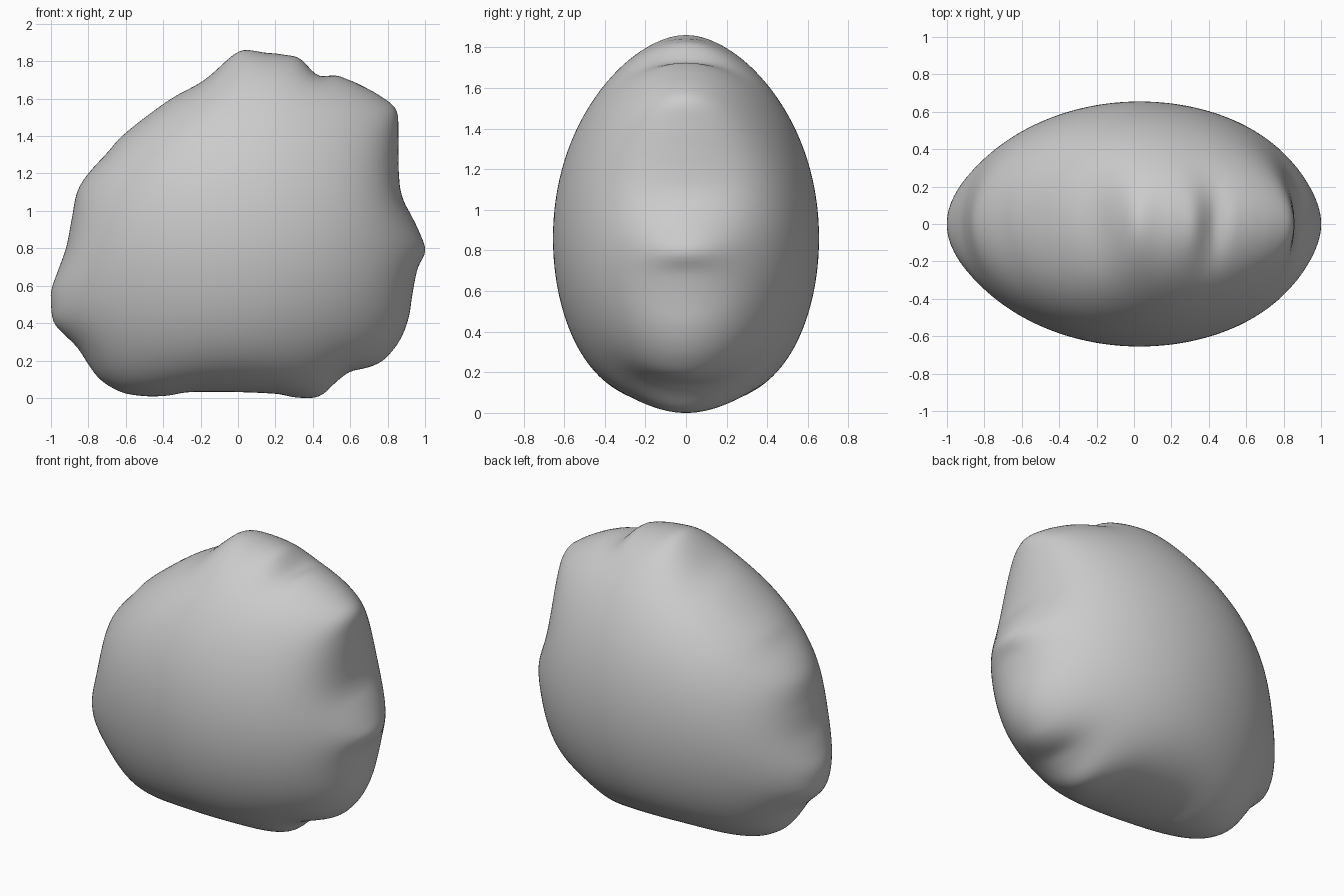
import bpy, bmesh, math

if "Cube" in bpy.data.objects:
    bpy.data.objects.remove(bpy.data.objects["Cube"])

# Outline of the rock at y = 0 (x, z), counter-clockwise
OUT = [(1.0, .78), (.985, .85), (.94, .95), (.88, 1.07), (.86, 1.2), (.857, 1.45), (.85, 1.53),
       (.81, 1.58), (.7, 1.65), (.57, 1.71), (.5, 1.725), (.44, 1.72), (.38, 1.765), (.33, 1.815),
       (.25, 1.835), (.13, 1.848), (.04, 1.86), (-.03, 1.83), (-.18, 1.7), (-.34, 1.61),
       (-.47, 1.52), (-.62, 1.4), (-.7, 1.31), (-.8, 1.2), (-.86, 1.1), (-.89, .95), (-.92, .8),
       (-.97, .66), (-1.0, .56), (-.99, .42), (-.95, .36), (-.86, .27), (-.78, .15), (-.72, .085),
       (-.62, .03), (-.5, .01), (-.38, .012), (-.27, .03), (-.1, .033), (.1, .028), (.22, .02),
       (.3, .004), (.4, .001), (.46, .025), (.53, .09), (.6, .14), (.7, .165), (.78, .205),
       (.86, .3), (.91, .42), (.935, .57), (.96, .69)]
CX, CZ, HALF_DEPTH = .03, .86, .655
SEG, ROWS, HARM = 256, 80, 64


def catmull(a, b, c, d, t):
    return .5 * (2*b + (c-a)*t + (2*a-5*b+4*c-d)*t*t + (3*b-a-3*c+d)*t**3)


# Radius as a function of angle around the centre
polar = []
n = len(OUT)
for i in range(n):
    p = [OUT[(i + k - 1) % n] for k in range(4)]
    for j in range(12):
        x, z = (catmull(*[q[k] for q in p], j / 12) - c for k, c in ((0, CX), (1, CZ)))
        polar.append((math.atan2(z, x) % math.tau, math.hypot(x, z)))
polar.sort()
polar = [(polar[-1][0] - math.tau, polar[-1][1])] + polar + [(polar[0][0] + math.tau, polar[0][1])]
radius, k = [], 0
for i in range(SEG):
    a = i * math.tau / SEG
    while polar[k + 1][0] < a:
        k += 1
    (a0, r0), (a1, r1) = polar[k], polar[k + 1]
    radius.append(r0 + (r1 - r0) * (a - a0) / max(a1 - a0, 1e-9))

# Harmonics of the radius: fine bumps fade quickly away from the rim
COS = [math.cos(i * math.tau / SEG) for i in range(SEG)]
SIN = [math.sin(i * math.tau / SEG) for i in range(SEG)]
coef = []
for h in range(HARM):
    w = (1 if h == 0 else 2) / SEG
    coef.append((w * sum(radius[i] * COS[h*i % SEG] for i in range(SEG)),
                 w * sum(radius[i] * SIN[h*i % SEG] for i in range(SEG))))

# Inflated body: rings from front pole to back pole
bm = bmesh.new()
rings = []
for j in range(1, ROWS):
    phi = -math.pi / 2 + math.pi * j / ROWS
    s, y = math.cos(phi), HALF_DEPTH * math.sin(phi)
    ring = []
    for i in range(SEG):
        r = s * sum(s**h * (a * COS[h*i % SEG] + b * SIN[h*i % SEG])
                    for h, (a, b) in enumerate(coef))
        ring.append(bm.verts.new((CX + r * COS[i], y, CZ + r * SIN[i])))
    rings.append(ring)
front = bm.verts.new((CX, -HALF_DEPTH, CZ))
back = bm.verts.new((CX, HALF_DEPTH, CZ))
for i in range(SEG):
    m = (i + 1) % SEG
    bm.faces.new((front, rings[0][i], rings[0][m]))
    bm.faces.new((back, rings[-1][m], rings[-1][i]))
    for lo, hi in zip(rings, rings[1:]):
        bm.faces.new((lo[i], hi[i], hi[m], lo[m]))
bmesh.ops.recalc_face_normals(bm, faces=bm.faces)
for f in bm.faces:
    f.smooth = True
mesh = bpy.data.meshes.new("rock")
bm.to_mesh(mesh)
bm.free()
bpy.context.collection.objects.link(bpy.data.objects.new("rock", mesh))
